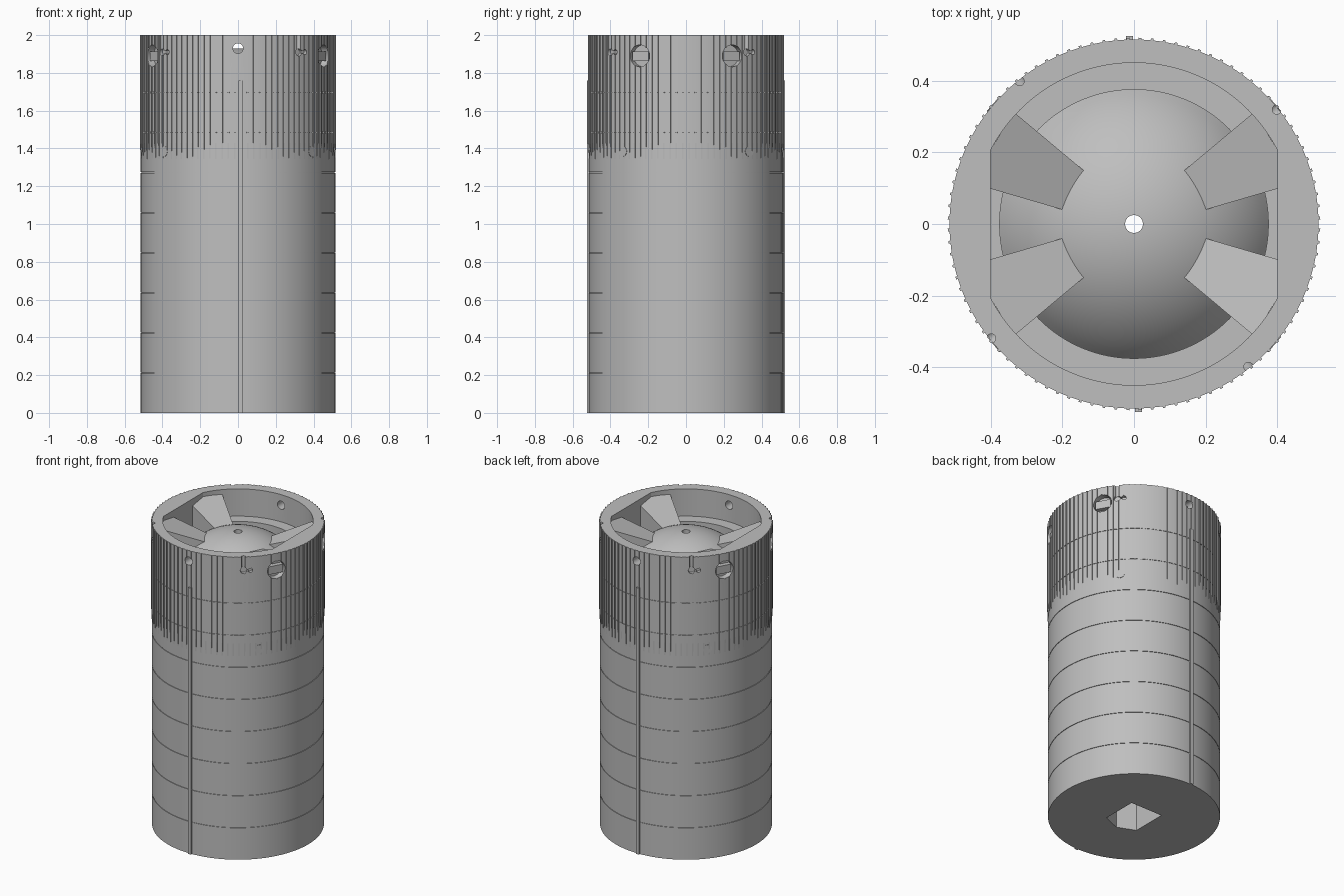
import bpy, bmesh, math
from mathutils import Matrix, Vector

if "Cube" in bpy.data.objects:
    bpy.data.objects.remove(bpy.data.objects["Cube"])

grey = bpy.data.materials.new("plain_grey")
grey.use_nodes = True
grey.diffuse_color = (0.52, 0.52, 0.52, 1)
grey.node_tree.nodes["Principled BSDF"].inputs["Base Color"].default_value = (0.52, 0.52, 0.52, 1)

R = 0.515
QUADS = [(sx, sy) for sx in (1, -1) for sy in (1, -1)]


def finish(bm, name):
    bmesh.ops.recalc_face_normals(bm, faces=bm.faces)
    mesh = bpy.data.meshes.new(name)
    bm.to_mesh(mesh)
    bm.free()
    mesh.materials.append(grey)
    obj = bpy.data.objects.new(name, mesh)
    bpy.context.collection.objects.link(obj)
    return obj


def prism(bm, points, z0, top):
    """Extrude a plan outline from z0 to a height, or to a height rule."""
    rule = top if callable(top) else lambda x, y: top
    low = [bm.verts.new((x, y, z0)) for x, y in points]
    high = [bm.verts.new((x, y, rule(x, y))) for x, y in points]
    bm.faces.new(low)
    bm.faces.new(high)
    n = len(points)
    for i in range(n):
        j = (i + 1) % n
        bm.faces.new((low[i], low[j], high[j], high[i]))


def radial(angle, r, z):
    return Matrix.Rotation(angle, 4, "Z") @ Matrix.Translation((r, 0, z))


def rod(bm, matrix, radius, depth, sides=24):
    bmesh.ops.create_cone(bm, cap_ends=True, segments=sides, radius1=radius,
                          radius2=radius, depth=depth, matrix=matrix)


def box(bm, matrix, size):
    bmesh.ops.create_cube(bm, size=1, matrix=matrix @ Matrix.Diagonal((*size, 1)))


def smooth(obj):
    bpy.ops.object.select_all(action="DESELECT")
    obj.select_set(True)
    bpy.context.view_layer.objects.active = obj
    bpy.ops.object.shade_smooth_by_angle(angle=math.radians(30))


SIDEWAYS = Matrix.Rotation(math.pi / 2, 4, "Y")
window_angles = [math.atan2(sy * 0.245, sx * 0.453) for sx, sy in QUADS]
notch_angles = [math.radians(38.7 + 90 * k) for k in range(4)]

# Body: turned shell with ring seams, stepped socket and domed ball
profile = [(0, 0), (R, 0)]
for k in range(1, 9):
    z = 0.212 * k
    profile += [(R, z - 0.002), (R - 0.004, z - 0.002), (R - 0.004, z + 0.002), (R, z + 0.002)]
profile += [(R, 2), (0.45, 2), (0.45, 1.82), (0.375, 1.82)]
ball, edge = 0.45, math.asin(0.375 / 0.45)
for k in range(17):
    a = edge * (1 - k / 16)
    profile.append((ball * math.sin(a), 1.93 - ball + ball * math.cos(a)))
bm = bmesh.new()
verts = [bm.verts.new((r, 0, z)) for r, z in profile]
edges = [bm.edges.new(pair) for pair in zip(verts, verts[1:])]
bmesh.ops.spin(bm, geom=verts + edges, cent=(0, 0, 0), axis=(0, 0, 1),
               angle=2 * math.pi, steps=128)
bmesh.ops.remove_doubles(bm, verts=bm.verts, dist=1e-5)
body = finish(bm, "body")

# Ribs: thin raised strips round the upper part, fading out downward
bm = bmesh.new()
for k in range(96):
    turn = Matrix.Rotation(2 * math.pi * (k + 0.5) / 96, 4, "Z")
    outline = [(0.508, 1.33), (0.514, 1.33), (0.52, 1.43), (0.52, 2), (0.508, 2)]
    sides = [[bm.verts.new(turn @ Vector((r, w, z))) for r, z in outline]
             for w in (-0.004, 0.004)]
    for side in sides:
        bm.faces.new(side)
    for i in range(5):
        j = (i + 1) % 5
        bm.faces.new((sides[0][i], sides[0][j], sides[1][j], sides[1][i]))
ribs = finish(bm, "grip_ribs")

# Cutter: base pocket, centre bore, wall holes, windows and rim notches
bm = bmesh.new()
pocket = [math.radians(d) for d in (45, 135, 225, 270, 315)]
prism(bm, [(0.165 * math.cos(a), 0.165 * math.sin(a)) for a in pocket], -0.05, 1.0)
rod(bm, Matrix.Translation((0, 0, 1.5)), 0.025, 1.2)
for a in (math.pi / 2, -math.pi / 2):
    rod(bm, radial(a, 0.5, 1.93) @ SIDEWAYS, 0.027, 0.16)
for a in window_angles:
    rod(bm, radial(a, 0.52, 1.89) @ SIDEWAYS, 0.058, 0.09, 32)
for a in notch_angles:
    rod(bm, radial(a, 0.511, 1.96), 0.013, 0.1, 16)
    rod(bm, radial(a, 0.52, 1.91) @ SIDEWAYS, 0.02, 0.05)
    rod(bm, radial(a + 0.08, 0.52, 1.91) @ SIDEWAYS, 0.014, 0.05)
    box(bm, radial(a + 0.04, 0.52, 1.91), (0.05, 0.04, 0.01))
cutter = finish(bm, "cutter")
cutter.hide_render = True

for obj in (body, ribs):
    mod = obj.modifiers.new("cut", "BOOLEAN")
    mod.operation = "DIFFERENCE"
    mod.solver = "EXACT"
    mod.use_self = True
    mod.object = cutter
    bpy.ops.object.select_all(action="DESELECT")
    obj.select_set(True)
    bpy.context.view_layer.objects.active = obj
    bpy.ops.object.modifier_apply(modifier=mod.name)
bpy.data.objects.remove(cutter)
smooth(body)

# Window bars: a flat block across each round window
bm = bmesh.new()
for a in window_angles:
    box(bm, radial(a, 0.487, 1.888), (0.036, 0.096, 0.052))
finish(bm, "window_bars")

# Socket flats: filled circle segments on both sides of the socket
bm = bmesh.new()
half = math.acos(0.4 / 0.452)
for s in (1, -1):
    arc = [half * (k / 8 - 1) for k in range(17)]
    prism(bm, [(s * 0.452 * math.cos(a), 0.452 * math.sin(a)) for a in arc], 1.8, 2.0)
finish(bm, "socket_flats")

# Arms: four tapered wedges sloping from the wall down to the ball
bm = bmesh.new()
plan = [(0.405, 0.1), (0.405, 0.2), (0.335, 0.312), (0.135, 0.145), (0.2, 0.04)]
direction = Vector((0.88, 0.475))
for sx, sy in QUADS:
    prism(bm, [(sx * x, sy * y) for x, y in plan], 1.72,
          lambda x, y: 1.882 + 0.36 * (Vector((abs(x), abs(y))).dot(direction) - 0.2))
finish(bm, "socket_arms")

# Rails: slim upright strips at the front and back
bm = bmesh.new()
for s in (1, -1):
    box(bm, Matrix.Translation((s * 0.013, -s * 0.515, 0.88)), (0.02, 0.02, 1.76))
finish(bm, "guide_rails")

# Seam strips: broken line beside the back rail
bm = bmesh.new()
for k in range(4):
    box(bm, radial(math.radians(77), 0.513, 0.106 + 0.424 * k), (0.008, 0.008, 0.208))
finish(bm, "seam_strips")

# Side buttons: almost flush discs below the ribs
bm = bmesh.new()
for sx, sy in QUADS:
    a = math.atan2(sy * 0.33, sx * 0.385)
    rod(bm, radial(a, 0.507, 1.385) @ SIDEWAYS, 0.028, 0.02)
smooth(finish(bm, "side_buttons"))
